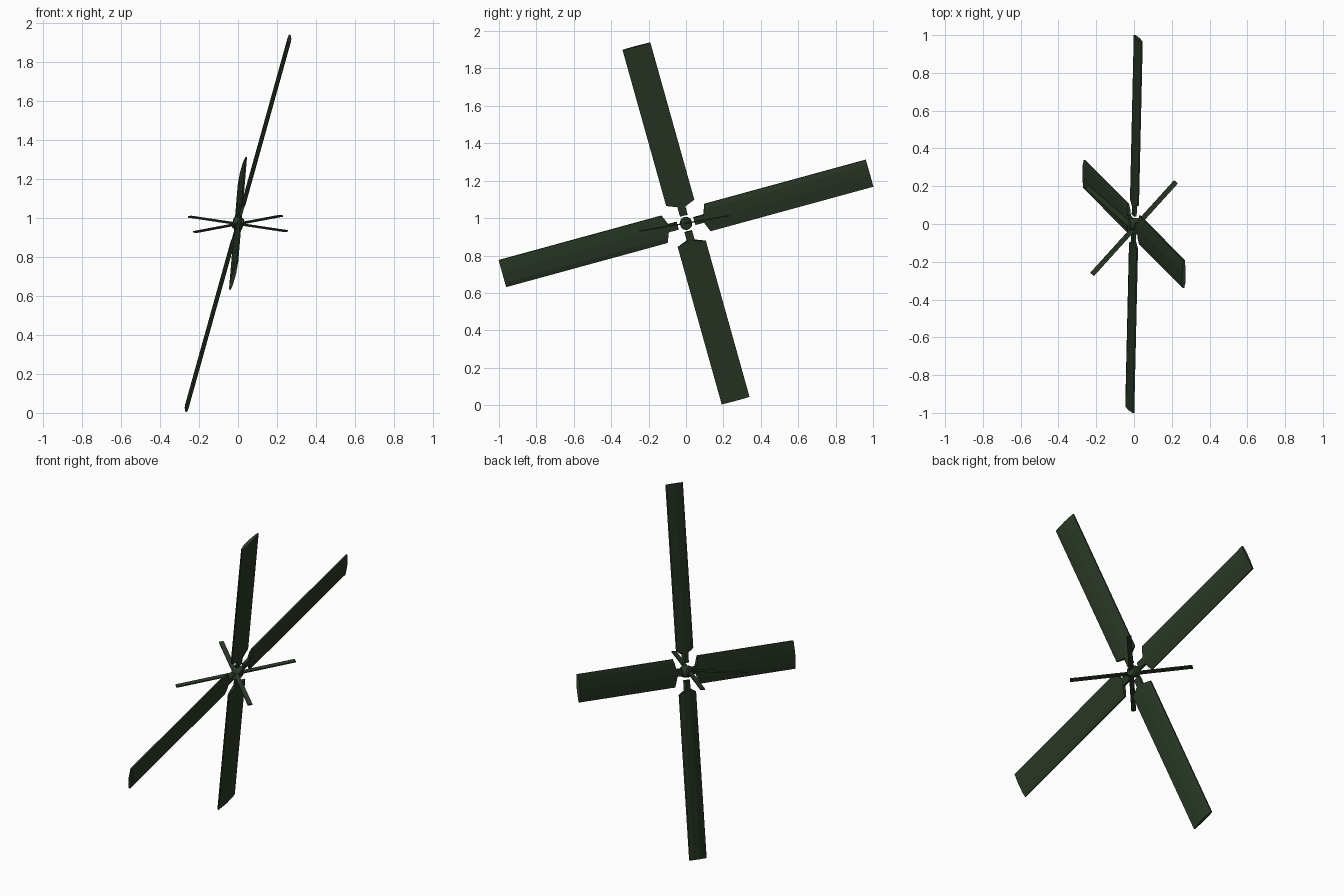
import bpy
from mathutils import Vector, Matrix

if "Cube" in bpy.data.objects:
    bpy.data.objects.remove(bpy.data.objects["Cube"])

CENTRE = Vector((0, 0, 0.972))

mat = bpy.data.materials.new("dark_green")
mat.diffuse_color = (0.024, 0.042, 0.021, 1)
mat.use_nodes = True
mat.node_tree.nodes["Principled BSDF"].inputs["Base Color"].default_value = mat.diffuse_color


def frame(u, v, w, origin):
    m = Matrix((u, v, w)).transposed().to_4x4()
    m.translation = origin
    return m


def add_mesh(name, verts, faces, m):
    me = bpy.data.meshes.new(name)
    me.from_pydata([m @ Vector(p) for p in verts], [], faces)
    me.materials.append(mat)
    ob = bpy.data.objects.new(name, me)
    bpy.context.collection.objects.link(ob)
    return ob


def loft(name, rings, m):
    """Skin a list of equal-sized cross-sections and cap both ends."""
    n = len(rings[0])
    faces = [(i * n + j, i * n + (j + 1) % n, (i + 1) * n + (j + 1) % n, (i + 1) * n + j)
             for i in range(len(rings) - 1) for j in range(n)]
    faces += [tuple(reversed(range(n))), tuple(range((len(rings) - 1) * n, len(rings) * n))]
    return add_mesh(name, [p for r in rings for p in r], faces, m)


def bar(name, u0, u1, w, t, m):
    sec = [(-w, -t), (w, -t), (w, t), (-w, t)]
    return loft(name, [[(u, a, b) for a, b in sec] for u in (u0, u1)], m)


# Tilted plane of the large rotor
up = Vector((0.264, -0.265, 0.947)).normalized()
side = Vector((0.023, 0.98, 0.27))
side = (side - up * side.dot(up)).normalized()
axis = side.cross(up)

# Blade section: flat in the middle, thinner at both edges
SECTION = [(-0.077, -0.004), (-0.05, -0.009), (0.01, -0.010), (0.077, -0.004),
           (0.077, 0.004), (0.01, 0.010), (-0.05, 0.009), (-0.077, 0.004)]


def root(v):
    # pointed blade root
    return 0.09 + 0.028 * abs(v - 0.01) / 0.075


for i, u in enumerate((up, side, -up, -side)):
    m = frame(u, u.cross(axis), -axis, CENTRE)
    loft(f"blade_{i}", [[(root(v), v, w) for v, w in SECTION],
                        [(1.018, v, w) for v, w in SECTION]], m)
    bar(f"blade_grip_{i}", 0.046, 0.1, 0.021, 0.008, m)

# Hub
bpy.ops.mesh.primitive_cylinder_add(vertices=16, radius=0.032, depth=0.055)
hub = bpy.context.object
hub.name = "hub"
hub.matrix_world = frame(side, up, axis, CENTRE)
hub.data.materials.append(mat)
bev = hub.modifiers.new("rounded", "BEVEL")
bev.width, bev.segments, bev.limit_method = 0.01, 2, "ANGLE"

# Small thin crossed blades in a nearly level plane
long_u = Vector((0.222, 0.245, 0.042)).normalized()
cross_u = Vector((0.25, -0.223, -0.038))
cross_u = (cross_u - long_u * cross_u.dot(long_u)).normalized()
normal = long_u.cross(cross_u)
for i, u in enumerate((long_u, cross_u, -long_u, -cross_u)):
    m = frame(u, normal.cross(u), normal, CENTRE + Vector((0, -0.022, -0.003)))
    bar(f"small_blade_{i}", 0.0, 0.333, 0.013, 0.0035, m)
